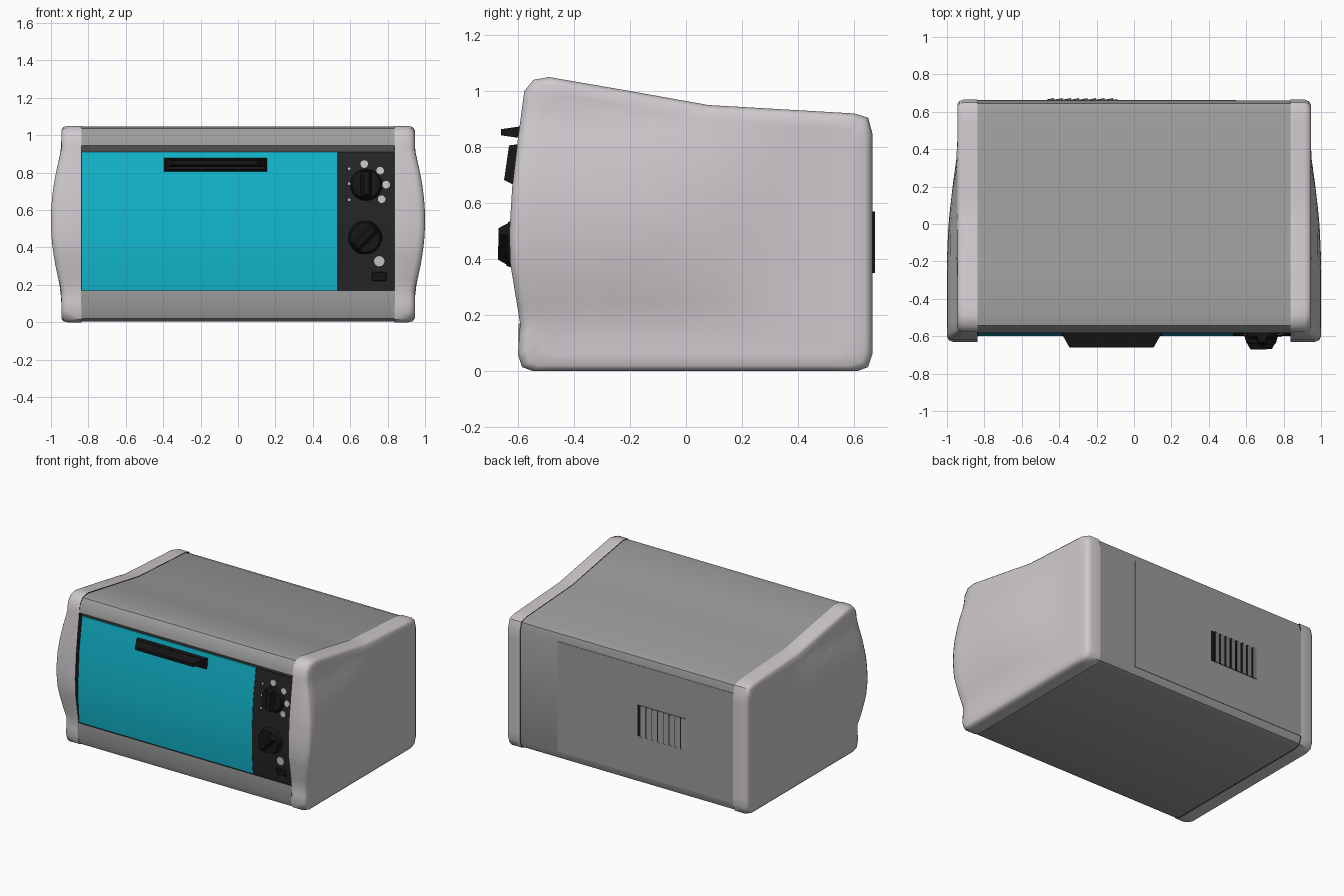
import bpy, bmesh, math
from mathutils import Matrix

if "Cube" in bpy.data.objects:
    bpy.data.objects.remove(bpy.data.objects["Cube"])


def mat(name, r, g, b):
    m = bpy.data.materials.new(name)
    m.diffuse_color = (r, g, b, 1)
    m.use_nodes = True
    m.node_tree.nodes["Principled BSDF"].inputs["Base Color"].default_value = m.diffuse_color
    return m


SHELL = mat("light grey shell", 0.62, 0.585, 0.61)
BODY = mat("mid grey body", 0.34, 0.335, 0.34)
GLASS = mat("cyan door", 0.006, 0.47, 0.61)
PANEL = mat("charcoal panel", 0.018, 0.018, 0.018)
BLACK = mat("black plastic", 0.008, 0.008, 0.008)
MARK = mat("pale grey marks", 0.55, 0.55, 0.55)


def finish(bm, name, mats, smooth=None):
    bmesh.ops.recalc_face_normals(bm, faces=bm.faces)
    me = bpy.data.meshes.new(name)
    bm.to_mesh(me)
    bm.free()
    ob = bpy.data.objects.new(name, me)
    bpy.context.collection.objects.link(ob)
    for m in mats:
        me.materials.append(m)
    if smooth:
        bpy.ops.object.select_all(action='DESELECT')
        ob.select_set(True)
        bpy.context.view_layer.objects.active = ob
        bpy.ops.object.shade_smooth_by_angle(angle=math.radians(smooth))
    return ob


def loft(bm, rings):
    """Bridge equal-length rings of 3D points, return vertex rings."""
    vr = [[bm.verts.new(p) for p in r] for r in rings]
    n = len(vr[0])
    for a, b in zip(vr, vr[1:]):
        for i in range(n):
            j = (i + 1) % n
            bm.faces.new((a[i], a[j], b[j], b[i]))
    return vr


def extrude_x(name, prof, x0, x1, mats, smooth=None):
    bm = bmesh.new()
    r = loft(bm, [[(x, y, z) for y, z in prof] for x in (x0, x1)])
    bm.faces.new(r[0])
    bm.faces.new(r[1])
    return finish(bm, name, mats, smooth)


# Curved front of the door and control panel (y, z)
DOOR = [(-0.583, 0.17), (-0.595, 0.32), (-0.596, 0.45), (-0.583, 0.68), (-0.55, 0.91)]


def door_y(z):
    for (y0, z0), (y1, z1) in zip(DOOR, DOOR[1:]):
        if z <= z1:
            return y0 + (y1 - y0) * (z - z0) / (z1 - z0)
    return DOOR[-1][0]


def on_door(x, z, turn=0.0):
    """Frame on the door surface with local z pointing outwards."""
    t = math.atan2(door_y(z + 0.03) - door_y(z - 0.03), 0.06)
    return (Matrix.Translation((x, door_y(z) - 0.004, z))
            @ Matrix.Rotation(math.pi / 2 - t, 4, 'X') @ Matrix.Rotation(turn, 4, 'Z'))


# Centre body with overhanging hood and lower ledge
body_prof = [(-0.545, 0.005), (-0.585, 0.02), (-0.598, 0.06), (-0.597, 0.17)]
body_prof += [(y + 0.002, z) for y, z in DOOR]
body_prof += [(-0.583, 0.945), (-0.573, 1.0), (-0.543, 1.036), (-0.49, 1.046), (-0.2, 0.996),
              (0.08, 0.947), (0.6, 0.917), (0.645, 0.9), (0.66, 0.85), (0.66, 0.06),
              (0.645, 0.02), (0.61, 0.005)]
body = extrude_x("body", body_prof, -0.84, 0.84, [BODY, PANEL], 35)
for f in body.data.polygons:
    c = f.center
    if c.y < -0.5 and 0.165 < c.z < 0.91:
        f.material_index = 1

# Door and control panel sheets follow the same curve
sheet = [(y - 0.004, z) for y, z in DOOR] + [(y + 0.004, z) for y, z in reversed(DOOR)]
extrude_x("door", sheet, -0.835, 0.528, [GLASS], 30)
extrude_x("control_panel", sheet, 0.53, 0.835, [PANEL], 30)

# Bulging end shells
SIDE = [(-0.545, 0.0), (-0.585, 0.015), (-0.6, 0.06), (-0.592, 0.17), (-0.61, 0.28), (-0.628, 0.39),
        (-0.63, 0.5), (-0.62, 0.66), (-0.6, 0.83), (-0.577, 1.0), (-0.545, 1.04), (-0.49, 1.05),
        (-0.2, 1.0), (0.08, 0.95), (0.6, 0.92), (0.65, 0.905), (0.665, 0.85), (0.665, 0.06),
        (0.65, 0.015), (0.61, 0.0)]
side_fine = []
for i, (y0, z0) in enumerate(SIDE):
    y1, z1 = SIDE[(i + 1) % len(SIDE)]
    n = max(1, round(math.hypot(y1 - y0, z1 - z0) / 0.06))
    side_fine += [(y0 + (y1 - y0) * k / n, z0 + (z1 - z0) * k / n) for k in range(n)]


def bulge(y, z):
    u = min(1, max(0, (z - 0.18) / 0.73))
    v = min(1, max(0, (0.38 - y) / 0.6))
    return 0.055 * math.sin(math.pi * u) ** 0.85 * math.sin(math.pi / 2 * v)


CY, CZ = 0.02, 0.5
for name, s in (("left_shell", -1), ("right_shell", 1)):
    bm = bmesh.new()
    rings = [[(s * 0.836, y, z) for y, z in side_fine]]
    for x, k in ((0.912, 1), (0.935, 0.987), (0.945, 0.96), (0.945, 0.88), (0.945, 0.78),
                 (0.945, 0.65), (0.945, 0.5), (0.945, 0.3), (0.945, 0.1)):
        ring = []
        for y, z in side_fine:
            y, z = CY + (y - CY) * k, CZ + (z - CZ) * k
            ring.append((s * (x + bulge(y, z)), y, z))
        rings.append(ring)
    vr = loft(bm, rings)
    bm.faces.new(vr[-1])
    bm.faces.new(vr[0]).material_index = 1      # dark inner wall beside the door
    finish(bm, name, [SHELL, PANEL], 50)


# Door handle: mounting bar and tapered grip
def tapered(bm, frame, w0, h0, w1, h1, d0, d1):
    rings = []
    for w, h, d in ((w0, h0, d0), (w1, h1, d1)):
        rings.append([frame @ Matrix.Translation((a * w / 2, b * h / 2, d)).to_translation()
                      for a, b in ((-1, -1), (1, -1), (1, 1), (-1, 1))])
    r = loft(bm, rings)
    bm.faces.new(r[0])
    bm.faces.new(r[1])


bm = bmesh.new()
tapered(bm, on_door(-0.12, 0.842), 0.55, 0.072, 0.53, 0.06, 0, 0.03)
grip = Matrix.Translation((-0.12, -0.58, 0.853)) @ Matrix.Rotation(math.pi / 2, 4, 'X')
tapered(bm, grip, 0.54, 0.045, 0.45, 0.022, 0, 0.08)
finish(bm, "door_handle", [BLACK])

# Control knobs with raised pointers
for name, x, z, r, turn, depth in (("upper_knob", 0.685, 0.735, 0.086, 0.0, 0.03),
                                   ("lower_knob", 0.68, 0.453, 0.09, -0.8, 0.038)):
    bm = bmesh.new()
    f = on_door(x, z, turn)
    bmesh.ops.create_cone(bm, cap_ends=True, segments=20, radius1=r, radius2=r * 0.88, depth=depth,
                          matrix=f @ Matrix.Translation((0, 0, depth / 2)))
    tapered(bm, f, 0.06, 1.7 * r, 0.03, 1.45 * r, depth - 0.002, depth + 0.032)
    finish(bm, name, [BLACK], 30)


# Printed dial marks and indicator lamp
def disc(name, x, z, r):
    bm = bmesh.new()
    bmesh.ops.create_cone(bm, cap_ends=True, segments=14, radius1=r, radius2=r, depth=0.006,
                          matrix=on_door(x, z) @ Matrix.Translation((0, 0, 0.002)))
    finish(bm, name, [MARK])


for x, z in ((0.675, 0.845), (0.76, 0.81), (0.792, 0.735), (0.768, 0.658)):
    disc("dial_mark", x, z, 0.021)
for z in (0.82, 0.74, 0.655):
    disc("small_mark", 0.595, z, 0.007)
disc("indicator_lamp", 0.755, 0.327, 0.028)

# Push button
bm = bmesh.new()
tapered(bm, on_door(0.755, 0.245), 0.078, 0.05, 0.07, 0.042, 0, 0.008)
finish(bm, "push_button", [BLACK])

# Rear cover sheet
extrude_x("rear_cover", [(0.655, 0.07), (0.663, 0.07), (0.663, 0.85), (0.655, 0.85)], -0.835, 0.545, [BODY])

# Rear vent: dark backing with sloped louvres, dark on their +x side
extrude_x("vent_backing", [(0.66, 0.35), (0.665, 0.35), (0.665, 0.57), (0.66, 0.57)], -0.465, -0.085, [BLACK])
for i in range(8):
    x1 = -0.105 - i * 0.045
    x0 = x1 - 0.045
    bm = bmesh.new()
    sec = [(x0, 0.663), (x1 - 0.008, 0.663), (x1 - 0.008, 0.674), (x0, 0.6655)]
    r = loft(bm, [[(x, y, z) for x, y in sec] for z in (0.35, 0.57)])
    bm.faces.new(r[0])
    bm.faces.new(r[1])
    for f in bm.faces:
        if f.calc_center_median().x > x1 - 0.009:
            f.material_index = 1
    finish(bm, "vent_louvre", [BODY, BLACK])
